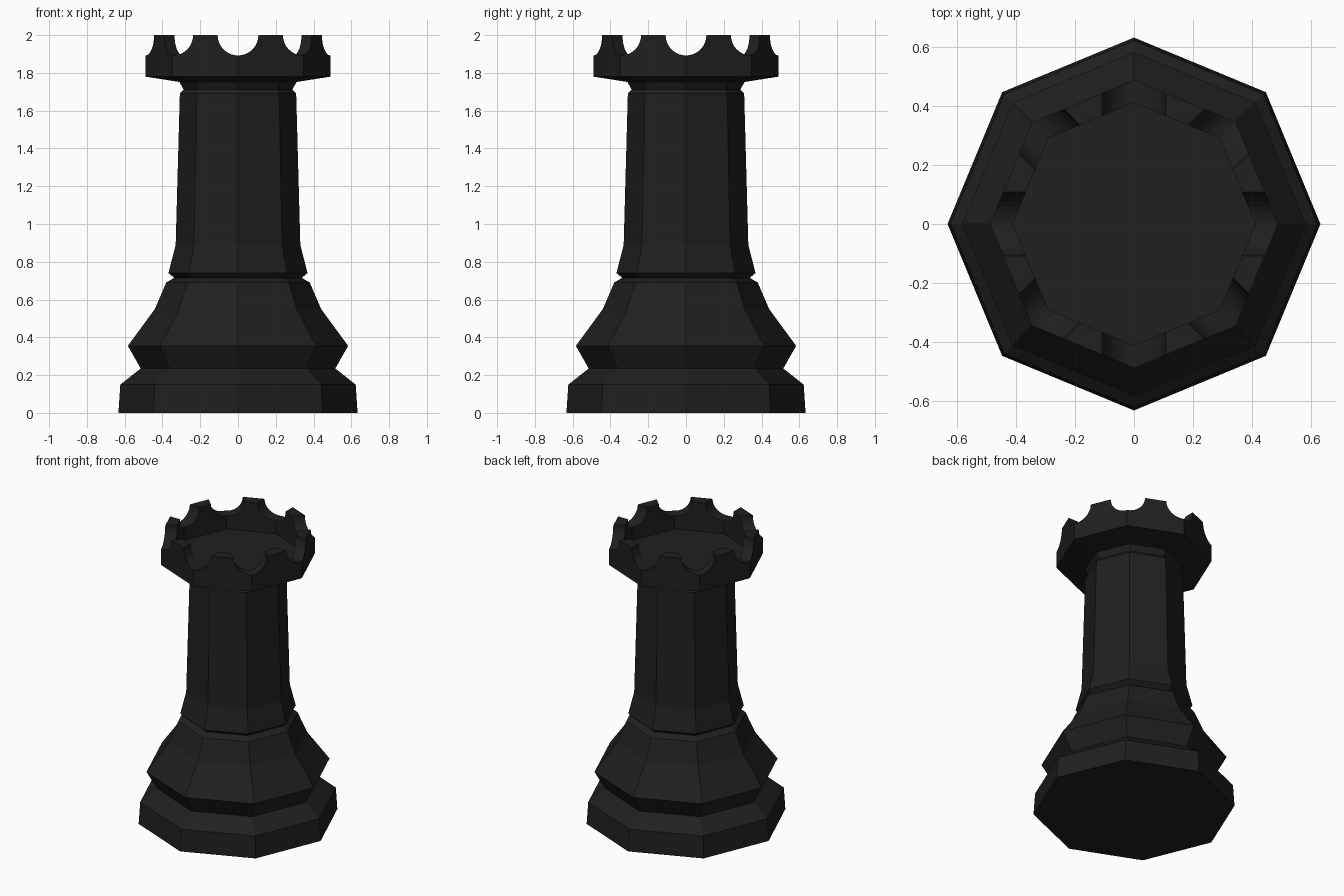
import bpy, bmesh, math
from mathutils import Matrix

if "Cube" in bpy.data.objects:
    bpy.data.objects.remove(bpy.data.objects["Cube"])

SIDES = 8


def make_object(name, bm):
    bmesh.ops.recalc_face_normals(bm, faces=bm.faces)
    mesh = bpy.data.meshes.new(name)
    bm.to_mesh(mesh)
    bm.free()
    obj = bpy.data.objects.new(name, mesh)
    bpy.context.collection.objects.link(obj)
    return obj


def lathe(name, profile):
    """Octagonal turned solid, capped at both ends of the profile."""
    bm = bmesh.new()
    rings = []
    for r, z in profile:
        angles = [2 * math.pi * i / SIDES for i in range(SIDES)]
        rings.append([bm.verts.new((r * math.cos(a), r * math.sin(a), z)) for a in angles])
    for low, high in zip(rings, rings[1:]):
        for i in range(SIDES):
            j = (i + 1) % SIDES
            bm.faces.new((low[i], low[j], high[j], high[i]))
    bm.faces.new(rings[0][::-1])
    bm.faces.new(rings[-1])
    return make_object(name, bm)


# Tower: foot, waist, collar, shaft, crown and the recessed floor inside it
tower = lathe("tower_body", [
    (0.633, 0), (0.623, 0.15), (0.515, 0.235), (0.583, 0.355),
    (0.44, 0.55), (0.38, 0.69), (0.338, 0.715), (0.368, 0.74),
    (0.33, 0.89), (0.308, 1.69), (0.288, 1.712), (0.31, 1.752),
    (0.489, 1.78), (0.489, 2.0), (0.412, 2.0), (0.412, 1.80),
])

# Round notches through the crown, one at every corner
bm = bmesh.new()
for i in range(SIDES):
    place = (Matrix.Rotation(2 * math.pi * i / SIDES, 4, 'Z')
             @ Matrix.Translation((0.47, 0, 2.0))
             @ Matrix.Rotation(math.pi / 2, 4, 'Y'))
    bmesh.ops.create_cone(bm, cap_ends=True, segments=32, radius1=0.108,
                          radius2=0.108, depth=0.26, matrix=place)
cutter = make_object("notch_cutter", bm)
cutter.hide_render = True

mod = tower.modifiers.new("notches", 'BOOLEAN')
mod.operation = 'DIFFERENCE'
mod.solver = 'EXACT'
mod.object = cutter
bpy.context.view_layer.objects.active = tower
bpy.ops.object.modifier_apply(modifier=mod.name)
bpy.data.objects.remove(cutter)

# Black finish
black = bpy.data.materials.new("black")
black.diffuse_color = (0.014, 0.014, 0.014, 1)
black.use_nodes = True
black.node_tree.nodes["Principled BSDF"].inputs["Base Color"].default_value = black.diffuse_color
tower.data.materials.clear()
tower.data.materials.append(black)
